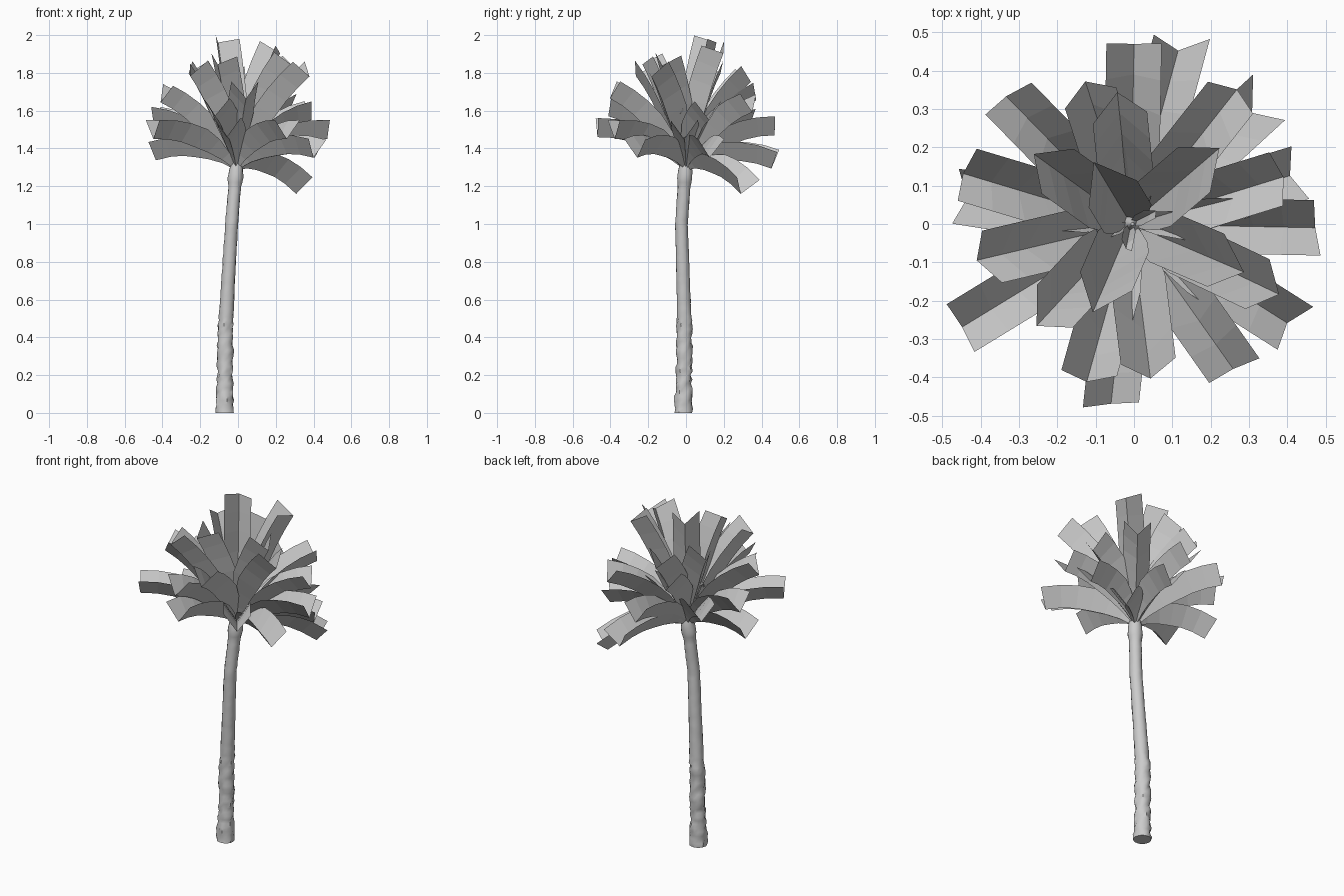
import bpy, bmesh, math, random
from mathutils import Vector

random.seed(7)
cube = bpy.data.objects.get("Cube")
if cube:
    bpy.data.objects.remove(cube)

# One plain material for the whole tree
grey = bpy.data.materials.new("pale_grey")
grey.use_nodes = True
colour = (0.6, 0.6, 0.6, 1)
grey.diffuse_color = colour
grey.node_tree.nodes["Principled BSDF"].inputs["Base Color"].default_value = colour


def finish(name, bm):
    mesh = bpy.data.meshes.new(name)
    bm.to_mesh(mesh)
    bm.free()
    mesh.materials.append(grey)
    obj = bpy.data.objects.new(name, mesh)
    bpy.context.collection.objects.link(obj)
    return obj


def along(profile, z):
    """Interpolate (x, y, radius) along the trunk profile."""
    for a, b in zip(profile, profile[1:]):
        if z <= b[0]:
            t = (z - a[0]) / (b[0] - a[0])
            return [p + (q - p) * t for p, q in zip(a[1:], b[1:])]
    return profile[-1][1:]


# Trunk: leaning column, rough at the foot, with a collar under the crown
TRUNK = [  # z, x, y, radius
    (0, -.07, -.015, .049), (.06, -.07, -.015, .046), (.15, -.07, -.012, .042),
    (.45, -.066, -.008, .04), (.7, -.052, -.015, .036), (1, -.034, -.024, .034),
    (1.2, -.017, -.01, .034), (1.24, -.014, -.007, .041), (1.29, -.01, -.004, .037),
    (1.36, -.006, 0, .02), (1.42, -.004, 0, .004)]
SIDES, RINGS = 14, 64
bm = bmesh.new()
rings = []
for i in range(RINGS + 1):
    z = 1.42 * i / RINGS
    x, y, r = along(TRUNK, z)
    rough = .15 if 0 < z < .5 else .035
    ring = []
    for k in range(SIDES):
        a = math.tau * k / SIDES
        s = r * (1 + random.uniform(-rough, rough))
        ring.append(bm.verts.new((x + s * math.cos(a), y + s * math.sin(a), z)))
    rings.append(ring)
for lo, hi in zip(rings, rings[1:]):
    for k in range(SIDES):
        n = (k + 1) % SIDES
        bm.faces.new((lo[k], lo[n], hi[n], hi[k]))
bm.faces.new(rings[0][::-1])
bm.faces.new(rings[-1])
trunk = finish("trunk", bm)
bpy.context.view_layer.objects.active = trunk
trunk.select_set(True)
bpy.ops.object.shade_smooth_by_angle(angle=math.radians(50))

BASE = Vector((-.008, 0, 1.29))


def frond(name, tip, half_width=.072, steps=6):
    """Arched strip with a deep V-shaped section, narrow at its base."""
    tip = Vector(tip)
    rise = tip.z - BASE.z
    # Drooping fronds arch strongly, upright ones stay nearly straight
    bend = BASE + Vector(((tip.x - BASE.x) * .43, (tip.y - BASE.y) * .43,
                          rise * .5 + .14 - .1 * rise))
    out = Vector((tip.x - BASE.x, tip.y - BASE.y, 0)).normalized()
    side = Vector((-out.y, out.x, 0))
    bm = bmesh.new()
    rows = []
    for i in range(steps + 1):
        t = i / steps
        p = BASE * (1 - t) ** 2 + bend * 2 * t * (1 - t) + tip * t * t
        tangent = ((bend - BASE) * (1 - t) + (tip - bend) * t).normalized()
        up = tangent.cross(side)
        w = half_width * min(1, .12 + 2 * t)
        edge = up * w * 1.4
        trim = tangent * random.uniform(-.015, .015) if i == steps else Vector()
        # The fold sits below the line and both edges stand above it
        points = (p + side * w + edge * .5 + trim, p - edge * .5,
                  p - side * w + edge * .5 - trim)
        rows.append([bm.verts.new(q) for q in points])
    for a, b in zip(rows, rows[1:]):
        for k in range(2):
            bm.faces.new((a[k], b[k], b[k + 1], a[k + 1]))
    bmesh.ops.recalc_face_normals(bm, faces=bm.faces)
    if sum(f.normal.z for f in bm.faces) < 0:
        bmesh.ops.reverse_faces(bm, faces=bm.faces)
    return finish(name, bm)


# Fronds: tip positions, grouped by tier
TIERS = {
    "lower_frond": [(.12, .47, 1.34), (.33, .31, 1.2), (.42, .13, 1.4),
                    (.41, -.265, 1.4), (-.45, .07, 1.385), (.26, -.38, 1.5)],
    "middle_frond": [(0, .47, 1.52), (.475, -.01, 1.5), (-.06, -.47, 1.51),
                     (-.45, -.27, 1.5), (-.44, .13, 1.57), (-.33, .33, 1.56),
                     (-.12, -.4, 1.62), (.38, .12, 1.6)],
    "upper_frond": [(.26, .34, 1.64), (.04, -.38, 1.71), (-.39, -.09, 1.69),
                    (-.12, .35, 1.7), (.35, -.17, 1.82), (-.23, -.24, 1.82)],
    "top_frond": [(-.04, .31, 1.79), (-.23, .16, 1.83), (-.08, .12, 1.975),
                  (.19, .17, 1.93), (-.09, -.19, 1.87), (.25, -.11, 1.87)],
}
for tier, tips in TIERS.items():
    for n, tip in enumerate(tips, 1):
        frond(f"{tier}_{n}", tip)

# Thin young shoots in the heart of the crown
for n, tip in enumerate([(.16, -.03, 1.6), (-.02, -.06, 1.55), (-.1, -.03, 1.53),
                         (.05, .03, 1.62)], 1):
    frond(f"young_shoot_{n}", tip, .016, 4)
